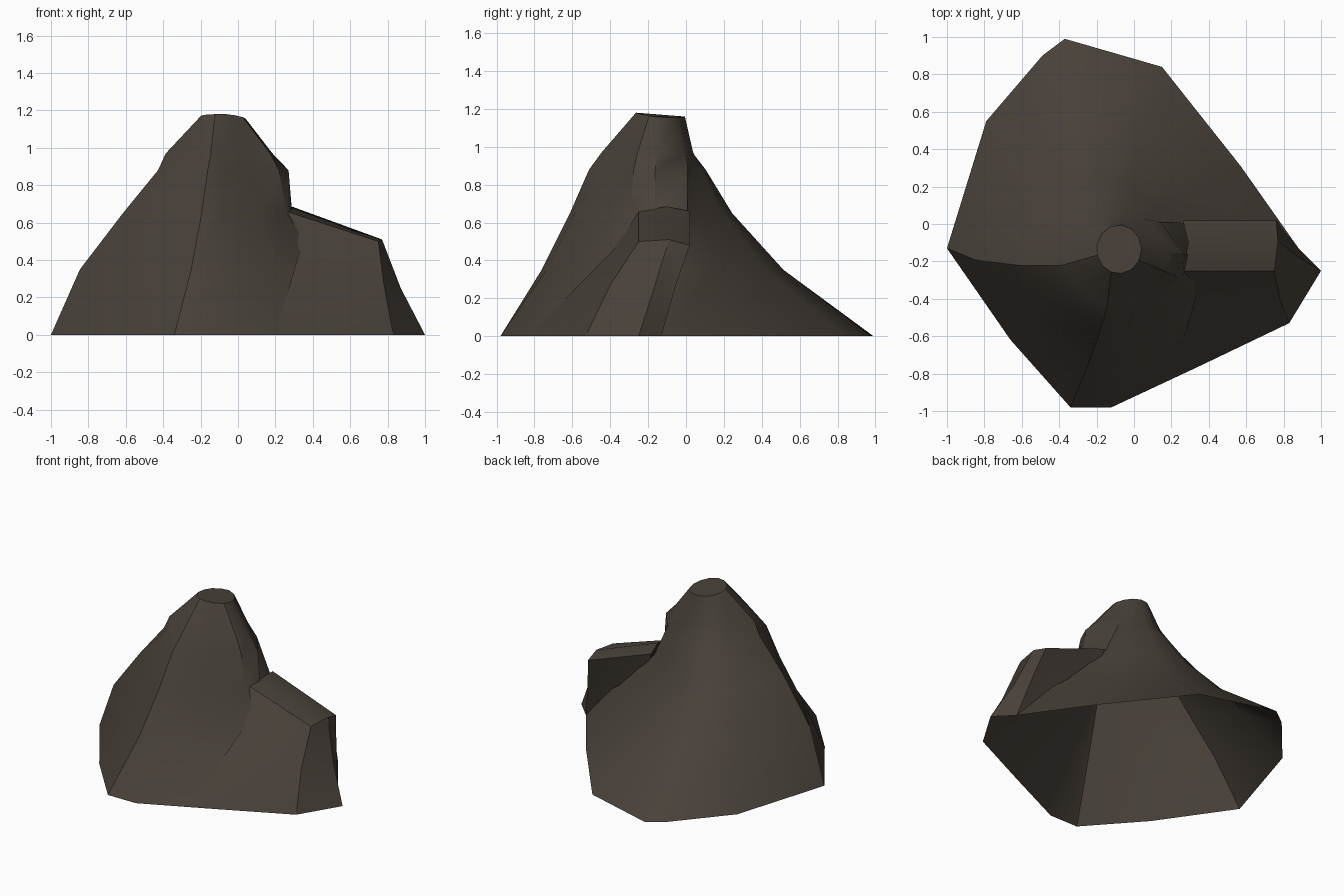
import bpy, bmesh, math

if "Cube" in bpy.data.objects:
    bpy.data.objects.remove(bpy.data.objects["Cube"])

rock = bpy.data.materials.new("dark brown rock")
rock.diffuse_color = (0.066, 0.053, 0.042, 1)
rock.use_nodes = True
rock.node_tree.nodes["Principled BSDF"].inputs["Base Color"].default_value = rock.diffuse_color


def make_object(name, verts, faces, angle):
    mesh = bpy.data.meshes.new(name)
    mesh.from_pydata(verts, [], faces)
    mesh.materials.append(rock)
    obj = bpy.data.objects.new(name, mesh)
    bpy.context.collection.objects.link(obj)
    bm = bmesh.new()
    bm.from_mesh(mesh)
    bmesh.ops.recalc_face_normals(bm, faces=bm.faces)
    bm.to_mesh(mesh)
    bm.free()
    bpy.ops.object.select_all(action='DESELECT')
    obj.select_set(True)
    bpy.context.view_layer.objects.active = obj
    bpy.ops.object.shade_smooth_by_angle(angle=math.radians(angle))
    return obj


# Mound: each column has a foot point, a twist towards the summit (degrees)
# and its spread (1 = foot, 0 = summit) at four heights
heights = (0.35, 0.65, 0.88, 0.97)
columns = [
    (-1.00, -0.13, 12, (0.81, 0.53, 0.30, 0.25)),
    (-0.66, -0.62, 0, (0.76, 0.54, 0.40, 0.28)),
    (-0.34, -0.98, 6, (0.69, 0.48, 0.34, 0.25)),
    (-0.12, -0.98, 4, (0.66, 0.45, 0.26, 0.18)),
    (0.35, -0.76, 0, (0.56, 0.36, 0.20, 0.14)),
    (0.83, -0.53, 0, (0.53, 0.29, 0.24, 0.18)),
    (1.00, -0.25, 0, (0.55, 0.26, 0.24, 0.15)),
    (0.88, -0.13, 25, (0.61, 0.29, 0.18, 0.11)),
    (0.57, 0.31, 6, (0.55, 0.26, 0.13, 0.07)),
    (0.15, 0.84, 4, (0.50, 0.24, 0.11, 0.05)),
    (-0.37, 0.99, 3, (0.53, 0.26, 0.12, 0.05)),
    (-0.49, 0.90, 3, (0.58, 0.30, 0.14, 0.08)),
    (-0.79, 0.55, 4, (0.73, 0.43, 0.21, 0.14)),
]
n = len(columns)
cx, cy = -0.08, -0.135
rings = [[] for _ in range(6)]
for i, (x, y, twist, spread) in enumerate(columns):
    a = math.pi + math.tau * i / n + math.radians(14)
    tx, ty = cx + 0.12 * math.cos(a), cy + 0.13 * math.sin(a)
    rings[0].append((x, y, 0))
    for k, (f, z) in enumerate(zip(spread, heights)):
        dx, dy = tx + f * (x - tx) - cx, ty + f * (y - ty) - cy
        t = math.radians(twist) * z
        rings[k + 1].append((cx + dx * math.cos(t) - dy * math.sin(t),
                             cy + dx * math.sin(t) + dy * math.cos(t), z))
    rings[5].append((tx, ty, 1.17 - 0.08 * (ty - cy) - 0.15 * max(0, tx + 0.05)))
verts = [v for ring in rings for v in ring]
faces = [(k * n + i, k * n + (i + 1) % n, (k + 1) * n + (i + 1) % n, (k + 1) * n + i)
         for k in range(5) for i in range(n)]
faces.append(tuple(range(5 * n, 6 * n)))      # flat summit, underside stays open
make_object("mound", verts, faces, 35)

# Ledge: sloping shelf on the right with its cliff end and flanks (front, middle, back rows)
inner = [(0.26, -0.25, 0.66), (0.29, -0.10, 0.685), (0.26, 0.02, 0.66)]
outer = [(0.75, -0.25, 0.50), (0.77, -0.09, 0.51), (0.76, 0.02, 0.48)]
middle = [(0.78, -0.40, 0.27), (0.87, -0.17, 0.25), (0.81, -0.05, 0.28)]
foot = [(0.83, -0.53, 0), (1.00, -0.25, 0), (0.88, -0.13, 0)]
verts = inner + outer + middle + foot + [(0.2, -0.83, 0), (0.30, 0.0, 0.55), (0.33, -0.39, 0.45)]
faces = [(r + c, r + c + 1, r + c + 4, r + c + 3) for r in (0, 3, 6) for c in (0, 1)]
faces += [(0, 3, 14), (3, 6, 14), (6, 12, 14), (6, 9, 12)]   # front flank
faces += [(2, 5, 13), (5, 8, 13), (8, 11, 13)]               # back wall
make_object("ledge", verts, faces, 28)
